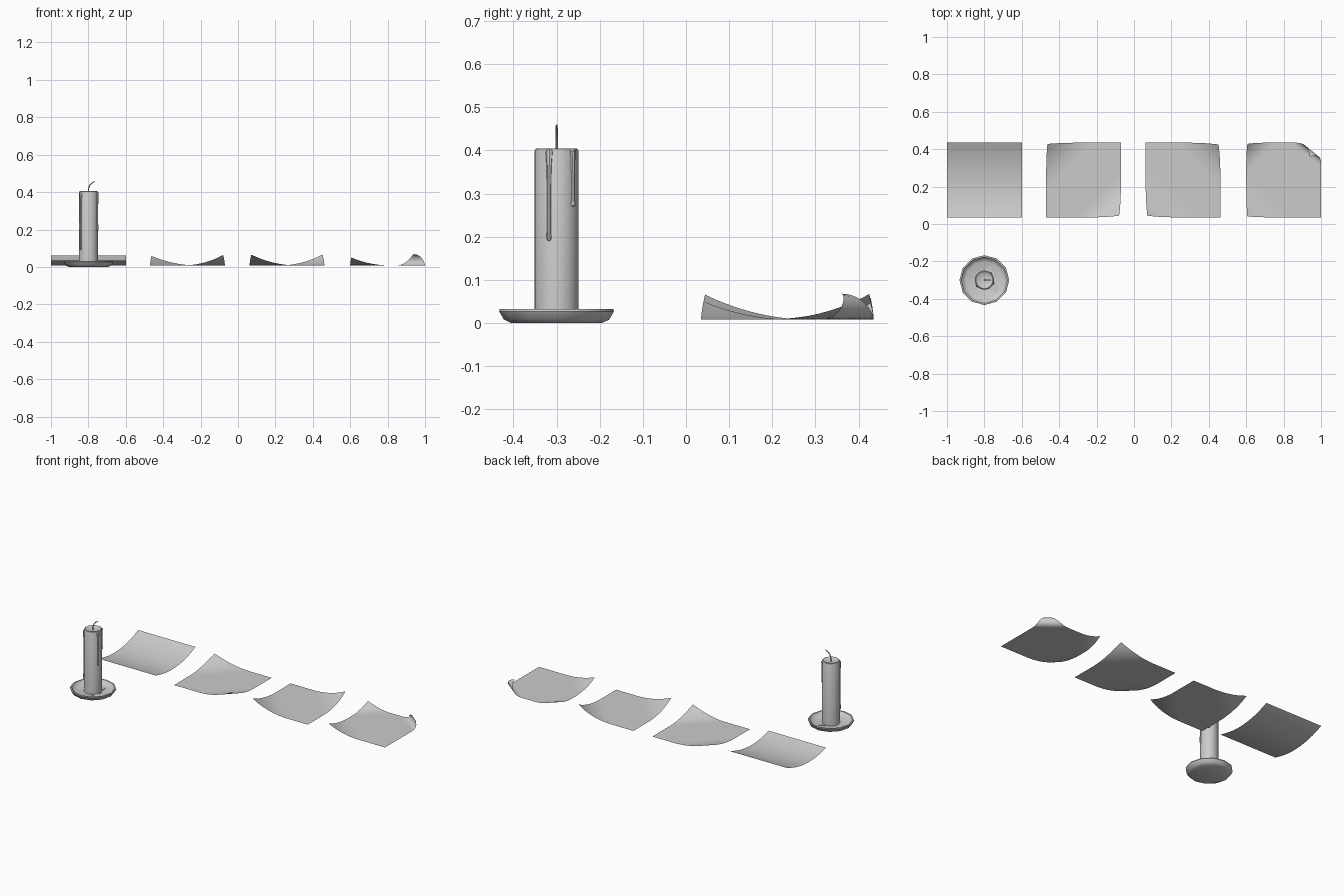
import bpy, bmesh, math
from mathutils import Vector

if "Cube" in bpy.data.objects:
    bpy.data.objects.remove(bpy.data.objects["Cube"])

CX, CY = -0.8, -0.3      # candle axis
FLOOR = 0.008            # resting height of the sheets


def finish(name, bm, angle=40):
    bmesh.ops.recalc_face_normals(bm, faces=bm.faces)
    me = bpy.data.meshes.new(name)
    bm.to_mesh(me)
    bm.free()
    ob = bpy.data.objects.new(name, me)
    bpy.context.collection.objects.link(ob)
    bpy.ops.object.select_all(action='DESELECT')
    bpy.context.view_layer.objects.active = ob
    ob.select_set(True)
    bpy.ops.object.shade_smooth_by_angle(angle=math.radians(angle))
    return ob


def lathe(name, profile, sides):
    """Spin an (r, z) profile around the candle axis."""
    bm = bmesh.new()
    vs = [bm.verts.new((CX + r, CY, z)) for r, z in profile]
    es = [bm.edges.new(p) for p in zip(vs, vs[1:])]
    bmesh.ops.spin(bm, geom=vs + es, cent=(CX, CY, 0), axis=(0, 0, 1),
                   angle=2 * math.pi, steps=sides, use_duplicate=False)
    bmesh.ops.remove_doubles(bm, verts=bm.verts, dist=1e-5)
    return finish(name, bm)


def tube(name, points, sides=8):
    """Tapered tube through (x, y, z, radius) points."""
    bm = bmesh.new()
    rings = []
    pts = [Vector(p[:3]) for p in points]
    for i, p in enumerate(points):
        d = (pts[min(i + 1, len(pts) - 1)] - pts[max(i - 1, 0)]).normalized()
        side = d.cross(Vector((0, 1, 0))).normalized()
        up = d.cross(side)
        rings.append([bm.verts.new(pts[i] + p[3] * (
            side * math.cos(2 * math.pi * k / sides) +
            up * math.sin(2 * math.pi * k / sides))) for k in range(sides)])
    for a, b in zip(rings, rings[1:]):
        for k in range(sides):
            j = (k + 1) % sides
            bm.faces.new((a[k], a[j], b[j], b[k]))
    bm.faces.new(rings[0])
    bm.faces.new(rings[-1])
    return finish(name, bm)


# Twelve-sided dish with a low flared rim
lathe("dish", [(0, 0), (0.105, 0), (0.122, 0.008), (0.133, 0.027), (0.132, 0.032),
               (0.124, 0.032), (0.114, 0.018), (0.1, 0.012), (0, 0.012)], 12)

# Candle with a rounded rim and shallow melted top
lathe("candle", [(0, 0.01), (0.051, 0.01), (0.051, 0.398), (0.049, 0.403),
                 (0.045, 0.405), (0.038, 0.402), (0.025, 0.398), (0, 0.397)], 32)

# Bent wick
tube("wick", [(CX, CY, 0.39, 0.003), (CX + 0.001, CY, 0.42, 0.003),
              (CX + 0.008, CY, 0.438, 0.003), (CX + 0.02, CY, 0.45, 0.0028),
              (CX + 0.036, CY, 0.459, 0.0018)])

# Wax drips running down the side: (angle in degrees, lower end)
for i, (deg, low) in enumerate([(-20, 0.19), (48, 0.27), (218, 0.09)]):
    a = math.radians(deg)
    path = []
    for f, rad, out in [(1.0, 0.006, 0.046), (0.97, 0.009, 0.048), (0.8, 0.006, 0.05),
                        (0.4, 0.0045, 0.051), (0.12, 0.005, 0.051),
                        (0.03, 0.006, 0.051), (0.008, 0.004, 0.051), (0, 0.001, 0.051)]:
        path.append((CX + out * math.cos(a), CY + out * math.sin(a),
                     low + f * (0.402 - low), rad))
    tube("wax_drip_%d" % (i + 1), path)

# Thin wax puddle on the dish
bm = bmesh.new()
outline = [(0, 0.055), (0.02, 0.068), (0.036, 0.074), (0.041, 0.055), (0.042, 0.035),
           (0.053, 0), (0.056, -0.022), (0.076, -0.044), (0.074, -0.06),
           (0.06, -0.068), (0.042, -0.055), (0.02, -0.05), (0, -0.04)]
base = bm.faces.new([bm.verts.new((CX + x, CY + y, 0.011)) for x, y in outline])
ext = bmesh.ops.extrude_face_region(bm, geom=[base])
for v in ext["geom"]:
    if isinstance(v, bmesh.types.BMVert):
        v.co.z = 0.015
finish("wax_puddle", bm)


def sheet(name, cx, rolls=(), bow=0):
    """Paper sheet; each roll = (direction x, direction y, length, radius)."""
    cy, half, n = 0.235, 0.2, 32
    bm = bmesh.new()
    bmesh.ops.create_grid(bm, x_segments=n, y_segments=n, size=half)
    for v in bm.verts:
        z = bow * (v.co.y + 0.035) ** 2
        flat = v.co.copy()
        for dx, dy, length, r in rolls:
            d = Vector((dx, dy, 0)).normalized()
            corner = Vector((math.copysign(half, dx), math.copysign(half, dy), 0))
            t = (flat - corner).dot(d) + length
            if t > 0:
                v.co += d * (r * math.sin(t / r) - t)
                z += r * (1 - math.cos(t / r))
        v.co += Vector((cx, cy, FLOOR + z))
    finish(name, bm, 60)


# Four paper sheets: one bowed, three with curled corners
sheet("sheet_bowed", -0.8, bow=0.95)
sheet("sheet_curled_a", -0.27, [(-1, 1, 0.18, 0.31), (1, -1, 0.16, 0.22)])
sheet("sheet_curled_b", 0.262, [(-1, -1, 0.18, 0.27), (1, 1, 0.17, 0.235)])
sheet("sheet_folded", 0.8, [(-1, -1, 0.15, 0.26), (-1, 1, 0.11, 0.15),
                            (0.62, 0.78, 0.095, 0.03)])
